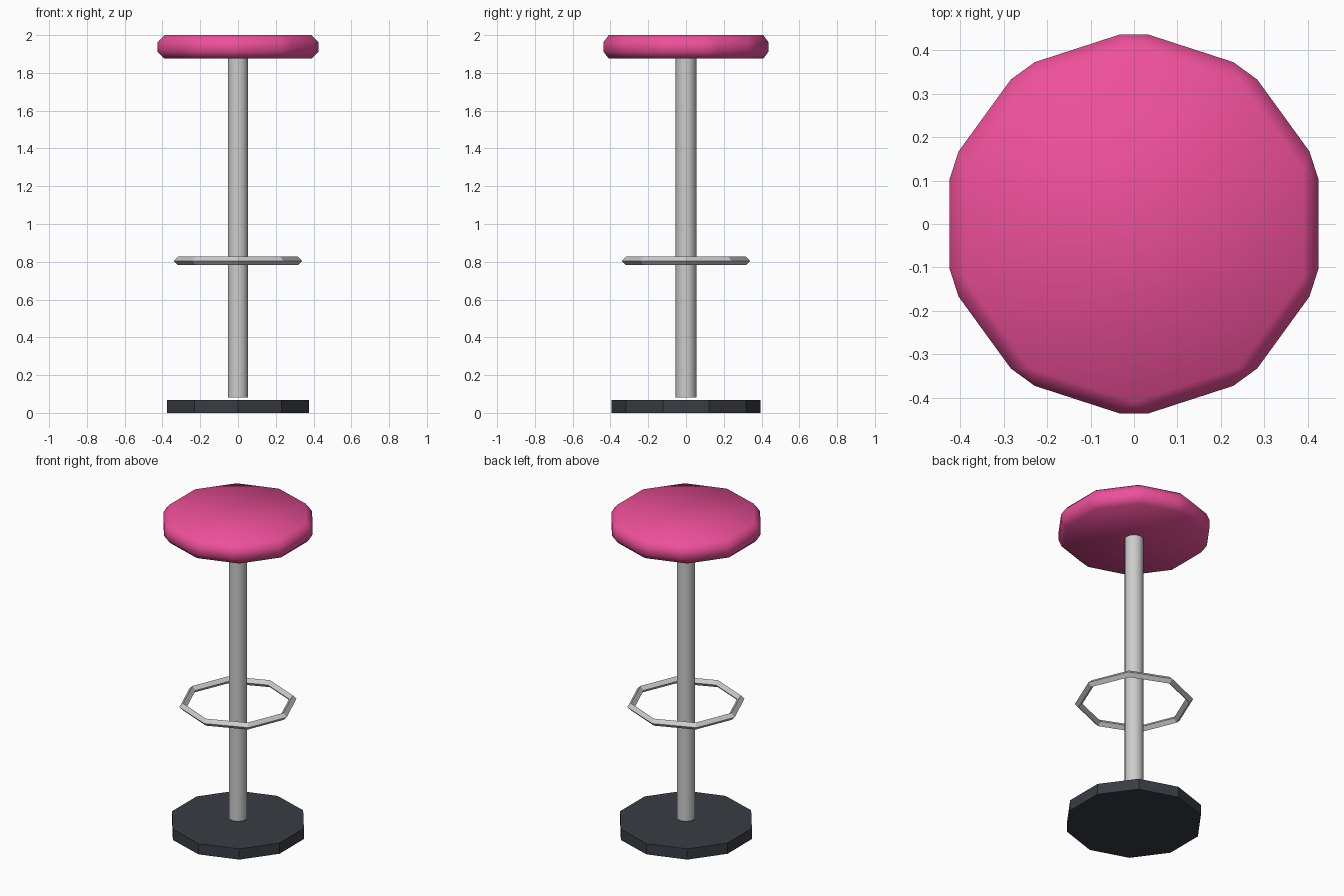
import bpy
import math

if "Cube" in bpy.data.objects:
    bpy.data.objects.remove(bpy.data.objects["Cube"])


def material(name, color):
    mat = bpy.data.materials.new(name)
    mat.diffuse_color = (*color, 1)
    mat.use_nodes = True
    mat.node_tree.nodes["Principled BSDF"].inputs["Base Color"].default_value = mat.diffuse_color
    return mat


def disc(name, radius, z0, z1, mat=None):
    """Ten-sided upright cylinder between two heights."""
    bpy.ops.mesh.primitive_cylinder_add(
        vertices=10, radius=radius, depth=z1 - z0, location=(0, 0, (z0 + z1) / 2))
    obj = bpy.context.object
    obj.name = name
    if mat:
        obj.data.materials.append(mat)
    return obj


pink = material("pink_vinyl", (0.85, 0.08, 0.32))
dark = material("dark_base", (0.04, 0.045, 0.055))

# Flat floor plate
base = disc("base", 0.394, 0.0, 0.068, dark)
bpy.ops.object.shade_smooth_by_angle(angle=math.radians(30))

# Central column, floating just above the plate
post = disc("post", 0.055, 0.082, 1.877)
bpy.ops.object.shade_smooth_by_angle(angle=math.radians(40))

# Padded seat with every edge chamfered
seat = disc("seat", 0.447, 1.875, 2.0, pink)
bevel = seat.modifiers.new("soft_edges", "BEVEL")
bevel.width = 0.036
bevel.segments = 1
bevel.limit_method = "ANGLE"
bevel.angle_limit = math.radians(20)
bpy.ops.object.shade_smooth()

# Octagonal foot ring
bpy.ops.mesh.primitive_torus_add(
    major_segments=8, minor_segments=4, major_radius=0.318,
    minor_radius=0.022, location=(0, 0, 0.805))
bpy.context.object.name = "foot_ring"
bpy.ops.object.shade_smooth_by_angle(angle=math.radians(30))
